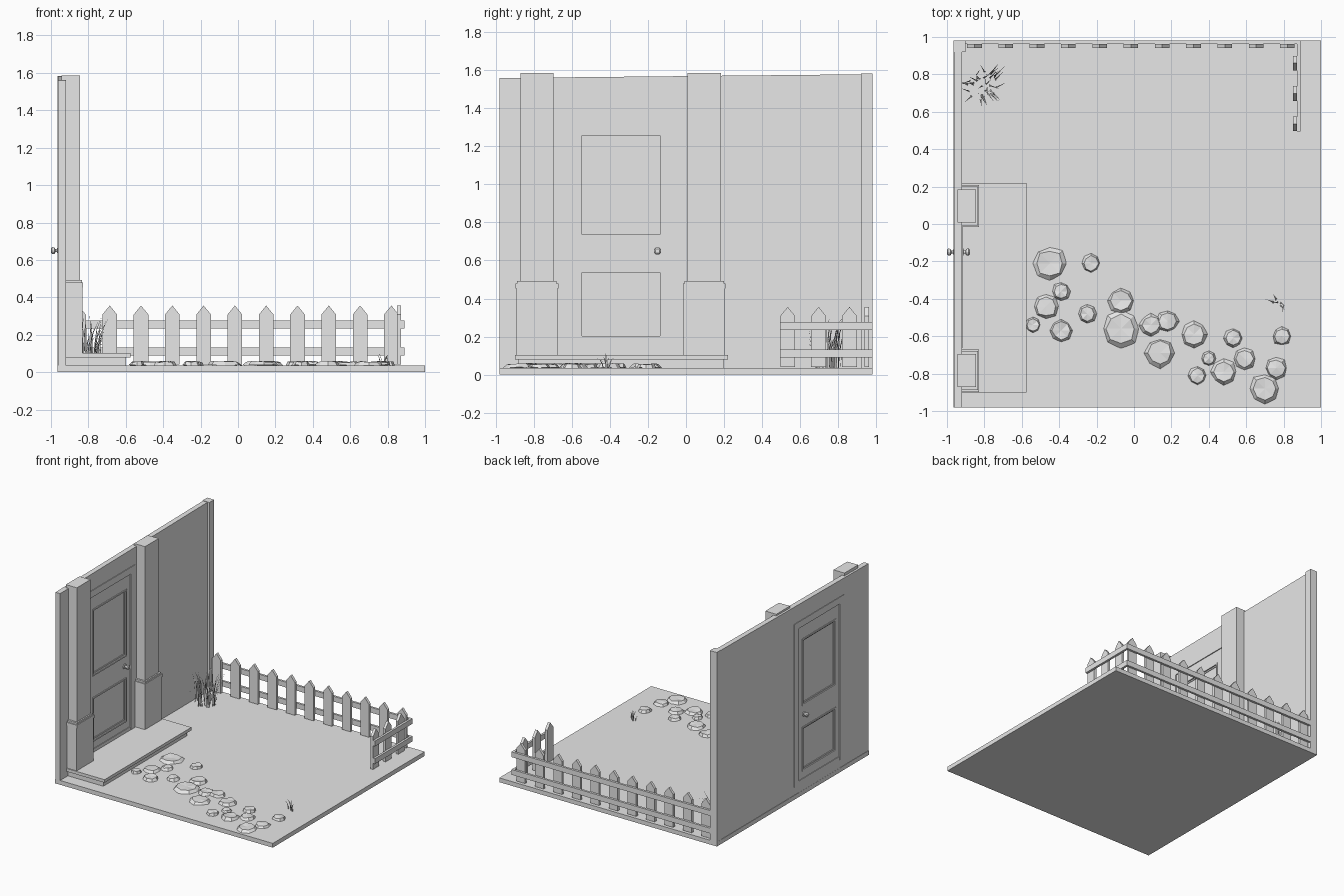
import bpy, bmesh, math, random
from mathutils import Vector

random.seed(4)
if "Cube" in bpy.data.objects:
    bpy.data.objects.remove(bpy.data.objects["Cube"])

grey = bpy.data.materials.new("plain grey")
grey.use_nodes = True
grey.diffuse_color = (0.8, 0.8, 0.8, 1)
grey.node_tree.nodes["Principled BSDF"].inputs["Base Color"].default_value = (0.8, 0.8, 0.8, 1)


def finish(name, bm):
    bmesh.ops.recalc_face_normals(bm, faces=bm.faces)
    mesh = bpy.data.meshes.new(name)
    bm.to_mesh(mesh)
    bm.free()
    mesh.materials.append(grey)
    obj = bpy.data.objects.new(name, mesh)
    bpy.context.collection.objects.link(obj)
    return obj


def prism(name, axis, outline, lo, hi):
    """Extrude a flat outline along the x or y axis."""
    place = (lambda p, d: (d, p[0], p[1])) if axis == "x" else (lambda p, d: (p[0], d, p[1]))
    bm = bmesh.new()
    face = bm.faces.new([bm.verts.new(place(p, lo)) for p in outline])
    moved = bmesh.ops.extrude_face_region(bm, geom=[face])["geom"]
    verts = [v for v in moved if isinstance(v, bmesh.types.BMVert)]
    bmesh.ops.translate(bm, verts=verts, vec=place((0, 0), hi - lo))
    return finish(name, bm)


def box(name, x, y, z):
    outline = [(x[0], z[0]), (x[1], z[0]), (x[1], z[1]), (x[0], z[1])]
    return prism(name, "y", outline, *y)


def arch(y, z, inner_y, inner_z):
    """Outline of an upside-down U around a doorway."""
    return [(y[0], z[0]), (y[0], z[1]), (y[1], z[2]), (y[1], z[0]),
            (inner_y[1], z[0]), (inner_y[1], inner_z), (inner_y[0], inner_z), (inner_y[0], z[0])]


# Ground and house wall
GROUND = 0.035
DOOR_Y, DOOR_TOP = (-0.605, -0.075), 1.375
box("ground", (-0.965, 1), (-0.98, 0.98), (0, GROUND))
prism("house_wall", "x", arch((-0.98, 0.98), (GROUND, 1.56, 1.58), DOOR_Y, DOOR_TOP), -0.962, -0.92)
box("wall_end_post", (-0.964, -0.902), (0.92, 0.98), (GROUND, 1.583))

# Doorway: casing, threshold and door
prism("door_casing", "x", arch((-0.66, -0.02), (0.1, 1.43, 1.43), DOOR_Y, DOOR_TOP), -0.966, -0.915)
box("threshold", (-0.964, -0.917), DOOR_Y, (GROUND, 0.13))
box("door_core", (-0.95, -0.931), DOOR_Y, (0.13, DOOR_TOP))
PANEL_Y = (-0.56, -0.125)
PANELS = [("lower", (0.19, 0.55)), ("upper", (0.725, 1.27))]
FACES = (-0.959, -0.922)
box("front_stile", FACES, (DOOR_Y[0], PANEL_Y[0]), (0.13, DOOR_TOP))
box("back_stile", FACES, (PANEL_Y[1], DOOR_Y[1]), (0.13, DOOR_TOP))
for name, z in [("bottom", (0.13, 0.19)), ("middle", (0.55, 0.725)), ("top", (1.27, DOOR_TOP))]:
    box(name + "_door_rail", FACES, PANEL_Y, z)


def panel_moulding(name, x, y, z, width):
    for side, a in (("front", y[0]), ("back", y[1] - width)):
        box(f"{name}_{side}_moulding", x, (a, a + width), z)
    for side, a in (("bottom", z[0]), ("top", z[1] - width)):
        box(f"{name}_{side}_moulding", x, (y[0] + width, y[1] - width), (a, a + width))


for name, z in PANELS:
    panel_moulding(name + "_panel", (-0.964, -0.916), PANEL_Y, z, 0.012)
    panel_moulding(name + "_inner", (-0.956, -0.926), (PANEL_Y[0] + 0.012, PANEL_Y[1] - 0.012),
                   (z[0] + 0.012, z[1] - 0.012), 0.01)


def knob(name, start, direction):
    """Turned door knob made of stacked cones along x."""
    profile = [(0, 0.02), (0.006, 0.02), (0.008, 0.009), (0.018, 0.009),
               (0.022, 0.017), (0.035, 0.019), (0.041, 0.012)]
    bm = bmesh.new()
    rings = []
    for d, r in profile:
        rings.append([bm.verts.new((start + direction * d, -0.15 + r * math.cos(a * math.tau / 12),
                                    0.65 + r * math.sin(a * math.tau / 12))) for a in range(12)])
    for a, b in zip(rings, rings[1:]):
        for i in range(12):
            j = (i + 1) % 12
            bm.faces.new((a[i], a[j], b[j], b[i]))
    bm.faces.new(rings[0])
    bm.faces.new(rings[-1])
    finish(name, bm)


knob("inner_knob", -0.919, 1)
knob("outer_knob", -0.959, -1)

# Porch step
box("step_body", (-0.92, -0.6), (-0.88, 0.2), (GROUND, 0.078))
box("step_slab", (-0.92, -0.575), (-0.9, 0.22), (0.078, 0.103))

# Pillars
for name, y in (("front", -0.784), ("back", 0.096)):
    def block(part, x, half, z):
        box(f"{name}_pillar_{part}", (-0.944, x), (y - half, y + half), z)
    block("base", -0.832, 0.108, (0.1, 0.455))
    block("lower_trim", -0.828, 0.113, (0.452, 0.478))
    block("upper_trim", -0.834, 0.104, (0.478, 0.492))
    block("shaft", -0.845, 0.088, (0.49, 1.586))


# Picket fence
def picket(name, axis, centre, lo, hi):
    half = 0.039
    outline = [(centre - half, 0.04), (centre + half, 0.04), (centre + half, 0.308),
               (centre, 0.356), (centre - half, 0.308)]
    prism(name, axis, outline, lo, hi)


for i in range(11):
    picket(f"back_picket_{i}", "y", -0.853 + i * 0.1673, 0.94, 0.962)
for i in range(3):
    picket(f"side_picket_{i}", "x", 0.535 + i * 0.1625, 0.85, 0.872)
for name, z in (("lower", (0.09, 0.133)), ("upper", (0.234, 0.277))):
    box(f"back_{name}_rail", (-0.91, 0.89), (0.962, 0.98), z)
    box(f"side_{name}_rail", (0.872, 0.89), (0.495, 0.962), z)

# Stepping stones: x, y, radius
STONES = [(-.45, -.21, .09), (-.23, -.21, .05), (-.39, -.36, .05), (-.47, -.44, .07),
          (-.54, -.54, .04), (-.39, -.57, .06), (-.25, -.48, .05), (-.07, -.41, .07),
          (-.07, -.56, .1), (.09, -.54, .06), (.18, -.52, .06), (.14, -.69, .08),
          (.32, -.59, .07), (.53, -.61, .05), (.4, -.72, .04), (.34, -.81, .05),
          (.48, -.79, .07), (.59, -.72, .06), (.79, -.6, .05), (.76, -.77, .06), (.7, -.88, .08)]
for n, (x, y, r) in enumerate(STONES):
    bm = bmesh.new()
    bmesh.ops.create_cone(bm, cap_ends=True, segments=8, radius1=r, radius2=r * 0.78, depth=0.02)
    top = [f for f in bm.faces if f.normal.z > 0.9]
    bmesh.ops.poke(bm, faces=top)
    for v in bm.verts:
        s = random.uniform(0.9, 1.08)
        v.co.x *= s
        v.co.y *= s
        v.co.z += random.uniform(-0.004, 0.005)
    bmesh.ops.translate(bm, verts=bm.verts, vec=(x, y, 0.045))
    finish(f"stepping_stone_{n}", bm)


# Grass: thin bent blades
def grass(name, centre, spread, count, low, high):
    bm = bmesh.new()
    for _ in range(count):
        turn, away = random.uniform(0, math.tau), spread * math.sqrt(random.random())
        out = Vector((math.cos(turn), math.sin(turn), 0))
        root = Vector(centre) + out * away * 0.75
        lean = (out + Vector((random.uniform(-1, 1), random.uniform(-1, 1), 0))) * 0.025
        side = Vector((-out.y, out.x, 0)) * 0.005
        height = Vector((0, 0, random.uniform(low, high)))
        last = None
        for t in (0, 0.4, 0.75):
            p = root + height * t + lean * t * t
            pair = [bm.verts.new(p - side * (1 - t * 0.6)), bm.verts.new(p + side * (1 - t * 0.6))]
            if last:
                bm.faces.new((last[0], last[1], pair[1], pair[0]))
            last = pair
        bm.faces.new((last[0], last[1], bm.verts.new(root + height + lean * 1.4)))
    finish(name, bm)


grass("tall_grass", (-0.81, 0.74, GROUND), 0.11, 42, 0.12, 0.28)
grass("small_grass", (0.78, -0.42, GROUND), 0.045, 6, 0.05, 0.09)
